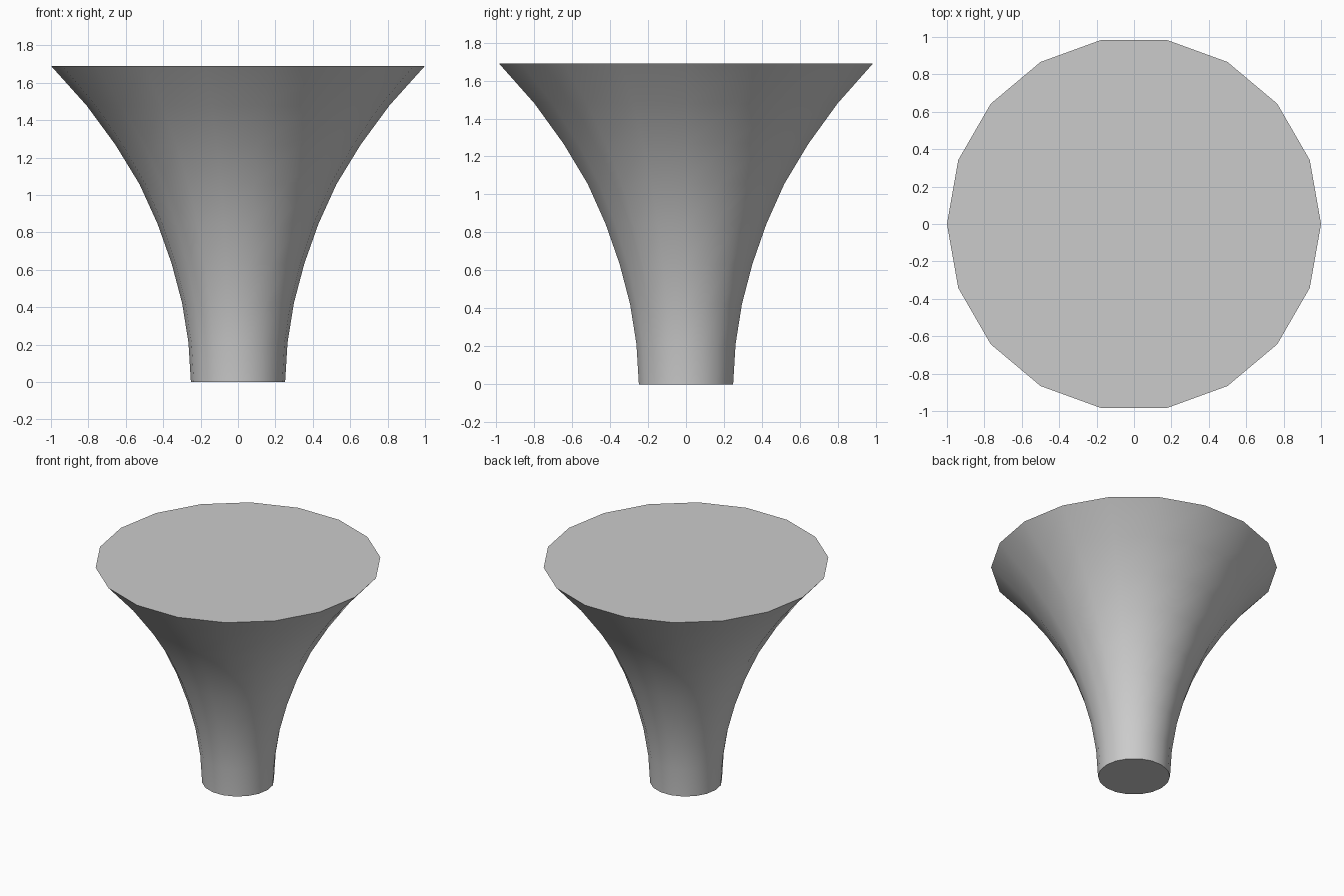
import bpy, bmesh
from math import cos, sin, tau, radians

if "Cube" in bpy.data.objects:
    bpy.data.objects.remove(bpy.data.objects["Cube"])

SIDES = 18
HEIGHT = 1.69
# Radii of equally spaced rings, from the foot to the rim
RADII = [0.252, 0.265, 0.299, 0.355, 0.43, 0.526, 0.655, 0.81, 1.0]

bm = bmesh.new()

# Flared body: stacked rings
rings = []
for i, r in enumerate(RADII):
    z = HEIGHT * i / (len(RADII) - 1)
    rings.append([bm.verts.new((r * cos(tau * k / SIDES), r * sin(tau * k / SIDES), z))
                  for k in range(SIDES)])

for low, high in zip(rings, rings[1:]):
    for k in range(SIDES):
        n = (k + 1) % SIDES
        bm.faces.new((low[k], low[n], high[n], high[k]))

# Flat caps at the foot and the rim
bm.faces.new(rings[0][::-1])
bm.faces.new(rings[-1])

mesh = bpy.data.meshes.new("flared_horn")
bm.to_mesh(mesh)
bm.free()
horn = bpy.data.objects.new("flared_horn", mesh)
bpy.context.collection.objects.link(horn)

# Smooth sides, crisp cap edges
bpy.context.view_layer.objects.active = horn
horn.select_set(True)
bpy.ops.object.shade_smooth_by_angle(angle=radians(30))
